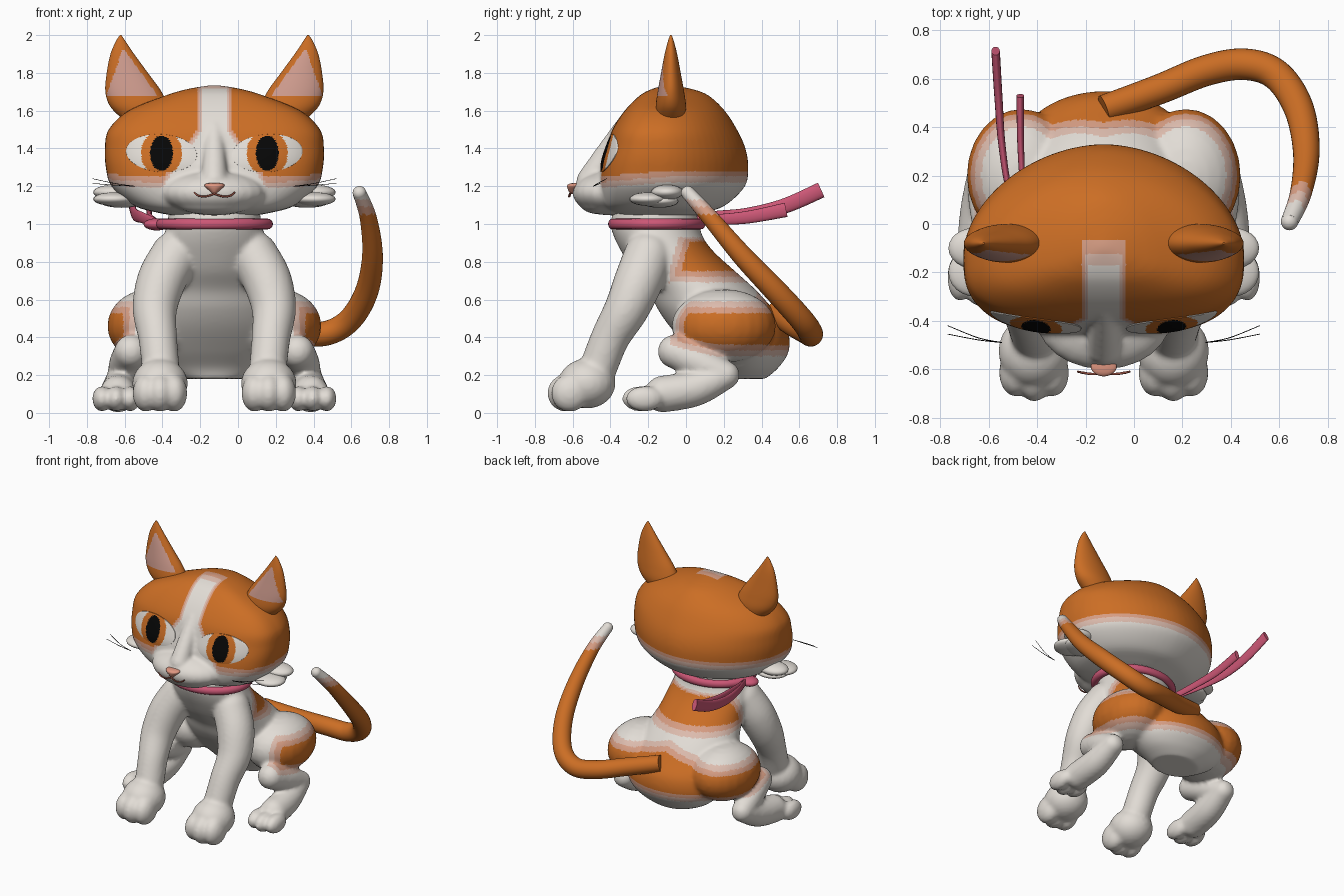
import bpy, bmesh
from math import sin, cos, pi, radians
from mathutils import Vector, Matrix
from mathutils.bvhtree import BVHTree

if "Cube" in bpy.data.objects:
    bpy.data.objects.remove(bpy.data.objects["Cube"])

MID = -0.125  # symmetry plane of the cat
COLOURS = {
    "white fur": (0.76, 0.72, 0.67), "orange fur": (0.6, 0.155, 0.018),
    "blush fur": (0.68, 0.34, 0.23), "pale blush fur": (0.72, 0.50, 0.42),
    "black": (0.002, 0.002, 0.002), "inner ear pink": (0.62, 0.33, 0.27),
    "nose pink": (0.75, 0.31, 0.22), "mouth red": (0.36, 0.09, 0.06),
    "ribbon pink": (0.6, 0.095, 0.18),
}
MATS = {}
for label, rgb in COLOURS.items():
    m = bpy.data.materials.new(label)
    m.use_nodes = True
    m.diffuse_color = (*rgb, 1)
    bsdf = m.node_tree.nodes["Principled BSDF"]
    bsdf.inputs["Base Color"].default_value = (*rgb, 1)
    bsdf.inputs["Roughness"].default_value = 0.7
    MATS[label] = m


def spline(pts, n):
    """Smooth interpolation through tuples of any length."""
    ext = [pts[0], *pts, pts[-1]]
    out = []
    for i in range(len(pts) - 1):
        for k in range(n):
            t = k / n
            out.append([0.5 * (2 * q + (r - p) * t + (2 * p - 5 * q + 4 * r - s) * t * t
                               + (3 * q - p - 3 * r + s) * t ** 3)
                        for p, q, r, s in zip(*ext[i:i + 4])])
    return out + [list(pts[-1])]


def skin(bm, rings):
    loops = [[bm.verts.new(p) for p in ring] for ring in rings]
    n = len(loops[0])
    for a, b in zip(loops, loops[1:]):
        for i in range(n):
            bm.faces.new((a[i], a[(i + 1) % n], b[(i + 1) % n], b[i]))
    bm.faces.new(loops[0][::-1])
    bm.faces.new(loops[-1])


def loft(bm, rows, n=8, segs=64, front=2.0, back=2.0, side=1):
    """Rows: z, centre x, half width, centre y, front y, back y."""
    rings = []
    for z, xc, rx, yc, yf, yb in spline(rows, n):
        ring = []
        for i in range(segs):
            c, s = cos(2 * pi * i / segs), sin(2 * pi * i / segs)
            e = 2 / (front if s < 0 else back)
            x = abs(c) ** e * (1 if c > 0 else -1)
            y = abs(s) ** e * (yf - yc if s < 0 else yb - yc)
            ring.append((side * (xc + rx * x), yc + y, z))
        rings.append(ring)
    skin(bm, rings)


def ball(bm, c, r, side=1):
    bmesh.ops.create_uvsphere(bm, u_segments=24, v_segments=14, radius=1,
                              matrix=Matrix.Translation((side * c[0], c[1], c[2])) @ Matrix.Diagonal((*r, 1)))


def tube(bm, pts, n=8, segs=20, flat=1.0, side=1, round_ends=True):
    """Points: x, y, z, radius."""
    path = spline(pts, n)
    pos = [Vector((side * p[0], p[1], p[2])) for p in path]
    rings = []
    for i, p in enumerate(path):
        tan = pos[min(i + 1, len(pos) - 1)] - pos[max(i - 1, 0)]
        q = tan.to_track_quat('Z', 'Y')
        rings.append([pos[i] + q @ Vector((flat * p[3] * cos(a), p[3] * sin(a), 0))
                      for a in (2 * pi * k / segs for k in range(segs))])
    skin(bm, rings)
    if round_ends:
        for p in (pts[0], pts[-1]):
            ball(bm, p[:3], (p[3],) * 3, side)


def finish(name, bm, rule, x=MID, voxel=0.0):
    """Makes the object; rule gives a colour name, or a function of centre and normal."""
    bmesh.ops.recalc_face_normals(bm, faces=bm.faces)
    me = bpy.data.meshes.new(name)
    bm.to_mesh(me)
    bm.free()
    ob = bpy.data.objects.new(name, me)
    bpy.context.collection.objects.link(ob)
    if voxel:
        mod = ob.modifiers.new("fuse", 'REMESH')
        mod.mode, mod.voxel_size = 'VOXEL', voxel
        mod = ob.modifiers.new("soften", 'SMOOTH')
        mod.factor, mod.iterations = 0.5, 9
        dg = bpy.context.evaluated_depsgraph_get()
        me = bpy.data.meshes.new_from_object(ob.evaluated_get(dg))
        ob.modifiers.clear()
        ob.data = me
        me.name = name
    me.materials.clear()
    slots = []
    for p in me.polygons:
        label = rule if isinstance(rule, str) else rule(p.center, p.normal)
        if label not in slots:
            slots.append(label)
            me.materials.append(MATS[label])
        p.material_index = slots.index(label)
    me.shade_smooth()
    me.set_sharp_from_angle(angle=radians(55))
    ob.location.x = x
    return ob


def patch(d, width):
    """Colour by depth inside an orange patch with a soft blush border."""
    if d <= 0:
        return "white fur"
    return "pale blush fur" if d < width / 2 else "blush fur" if d < width else "orange fur"


# Body: torso, thighs and legs fused into one skin
def body_colour(c, n):
    x = abs(c.x)
    top = 0.59 + 0.07 * max(0, 1 - x / 0.25)
    rump = min(top - c.z, c.z - 0.3 - 0.25 * max(0, 0.15 - c.y), c.y + 0.08,
               max(x - 0.42, c.y - 0.2))
    saddle = min(c.z - 0.69, (0.93 - c.z) * 3, c.y + 0.09 - 0.3 * max(0, c.z - 0.75))
    return patch(max(rump, saddle), 0.062)


bm = bmesh.new()
torso = [(.18, .17, .15, .42), (.24, .28, .12, .49), (.33, .36, .03, .545), (.45, .38, -.08, .535),
         (.55, .36, -.15, .46), (.65, .33, -.2, .37), (.75, .3, -.28, .26), (.85, .29, -.34, .15),
         (.93, .27, -.38, .09), (1.0, .25, -.4, .07), (1.08, .24, -.38, .05)]
loft(bm, [(z, 0, rx, (f + b) / 2, f, b) for z, rx, f, b in torso])
for s in (-1, 1):
    ball(bm, (.34, .2, .46), (.227, .277, .195), s)
    tube(bm, [(.21, -.2, .83, .13), (.28, -.25, .7, .13), (.315, -.315, .55, .118),
              (.3, -.4, .4, .103), (.285, -.46, .25, .1)], side=s)
    ball(bm, (.288, -.525, .155), (.148, .152, .132), s)
    tube(bm, [(.44, -.06, .325, .09), (.47, .08, .26, .088), (.49, .21, .2, .075)], side=s)
    tube(bm, [(.49, .21, .2, .075), (.5, .05, .13, .095), (.51, -.12, .1, .098)], side=s)
    for dx in (-.075, 0, .075):
        ball(bm, (.288 + dx, -.615 - .02 * (dx == 0), .105), (.07, .1, .1), s)
        ball(bm, (.52 + dx, -.22 - .02 * (dx == 0), .075), (.052, .1, .068), s)
finish("body", bm, body_colour, voxel=0.013)


# Head with muzzle, chin and nose bridge
def head_colour(c, n):
    blaze = 0.062 + 0.7 * max(0, 1.5 - c.z)
    edge = (c.z - 1.22 - 0.08 * min(0, c.y + 0.1)) * 0.5
    return patch(min(edge, max(abs(c.x) - blaze, (c.y + 0.17) * 0.3)), 0.03)


bm = bmesh.new()
skull = [(1.03, .12, -.25, -.02), (1.06, .3, -.38, .1), (1.1, .43, -.44, .21), (1.2, .545, -.46, .312),
         (1.3, .575, -.45, .33), (1.4, .58, -.42, .315), (1.5, .56, -.39, .27), (1.6, .455, -.325, .205),
         (1.68, .26, -.245, .12), (1.715, .14, -.18, .03), (1.735, .02, -.11, -.08)]
loft(bm, [(z, 0, rx, -.13 + .03 * (z > 1.7), f, b) for z, rx, f, b in skull], front=3.1, back=1.85)
ball(bm, (0, -.39, 1.165), (.28, .212, .12))
ball(bm, (0, -.44, 1.1), (.2, .12, .05))
tube(bm, [(0, -.51, 1.23, .07), (0, -.43, 1.36, .06), (0, -.34, 1.5, .05)])
head = finish("head", bm, head_colour, voxel=0.012)
tree = BVHTree.FromPolygons([v.co.copy() for v in head.data.vertices],
                            [tuple(p.vertices) for p in head.data.polygons])


def ear_colour(c, n):
    t = (c.z - 1.68) / 0.24
    inside = 0 < t < 1 and 0.3 + 0.175 * t < abs(c.x) < 0.572 - 0.085 * t
    return "inner ear pink" if inside and n.y < -0.1 else "orange fur"


EAR = [(1.55, .27, .48, .07), (1.62, .25, .55, .08), (1.7, .28, .577, .07), (1.8, .352, .57, .052),
       (1.9, .425, .55, .033), (1.97, .472, .52, .015), (2.0, .492, .5, .004)]
EYE_X, EYE_Z = 0.28, 1.375


def eye_colour(c, n):
    x, z = abs(c.x) - EYE_X, c.z - EYE_Z
    if (x / 0.06) ** 2 + (z / 0.093) ** 2 < 1:
        return "black"
    return "orange fur" if (x / 0.108) ** 2 + (z / 0.12) ** 2 < 1 else "white fur"


for s, tag in ((1, "left"), (-1, "right")):
    # Ears, with a pink triangle on the front
    bm = bmesh.new()
    loft(bm, [(z, (a + b) / 2, (b - a) / 2, -.08, -.08 - d, -.08 + d) for z, a, b, d in EAR],
         n=8, segs=72, side=s)
    finish("ear_" + tag, bm, ear_colour)

    # Almond eyes laid on the face
    bm = bmesh.new()
    rings = []
    for k in [0.02] + [i / 24 for i in range(1, 25)] + [1.01]:
        ring = []
        for i in range(72):
            a = 2 * pi * i / 72
            x = s * (EYE_X + k * 0.187 * cos(a))
            z = EYE_Z + k * (0.1 * sin(a) + 0.01 * cos(a))
            hit = tree.ray_cast(Vector((x, -2, z)), Vector((0, 1, 0)))[0]
            y = hit.y if hit else -0.38
            ring.append((x, y - 0.004 - 0.012 * (1 - k * k) if k <= 1 else y + 0.01, z))
        rings.append(ring)
    skin(bm, rings)
    finish("eye_" + tag, bm, eye_colour)

    # Cheek tufts
    bm = bmesh.new()
    ball(bm, (.53, -.1, 1.168), (.112, .085, .04), s)
    ball(bm, (.53, -.2, 1.132), (.112, .1, .036), s)
    ball(bm, (.49, -.14, 1.12), (.12, .1, .034), s)
    finish("cheek_tuft_" + tag, bm, "white fur")

    # Whiskers
    bm = bmesh.new()
    for dy, dz in ((.08, .04), (.045, .015)):
        tube(bm, [(.42, -.49, 1.2, .0018), (.52, -.49 + dy / 4, 1.2 + dz / 3, .0018),
                  (.645, -.5 + dy, 1.2 + dz, .0015)], segs=6, side=s, round_ends=False)
    finish("whiskers_" + tag, bm, "black")

# Nose: wide at the top, narrow below
bm = bmesh.new()
loft(bm, [(1.158, 0, .008, -.595, -.61, -.57), (1.175, 0, .025, -.595, -.622, -.56),
          (1.2, 0, .052, -.59, -.63, -.55), (1.212, 0, .048, -.585, -.62, -.55),
          (1.217, 0, .02, -.58, -.6, -.56)], n=4, segs=24)
finish("nose", bm, "nose pink")

# Mouth line
bm = bmesh.new()
for s in (-1, 1):
    tube(bm, [(.108, -.61, 1.168, .004), (.085, -.615, 1.15, .005), (.045, -.62, 1.146, .005),
              (0, -.615, 1.16, .005)], segs=8, side=s, round_ends=False)
finish("mouth", bm, "mouth red")


# Tail curling round to a white tip
def tail_colour(c, n):
    if c.z > 1.13 or c.z < 0.9:
        return "white fur" if c.z > 1.13 else "orange fur"
    return "pale blush fur" if c.z > 1.09 else "blush fur" if c.z > 1.05 else "orange fur"


bm = bmesh.new()
tube(bm, [(-.125, .475, .53, .058), (.1, .555, .475, .062), (.3, .635, .43, .064), (.46, .66, .42, .065),
          (.59, .615, .49, .064), (.68, .48, .64, .062), (.712, .3, .83, .055), (.69, .13, 1.03, .045),
          (.643, .01, 1.165, .036)], n=12, segs=28, round_ends=False)
ball(bm, (.643, .01, 1.165), (.036, .036, .036))
finish("tail", bm, tail_colour, x=0)

# Collar, knot and trailing ribbons
bpy.ops.mesh.primitive_torus_add(location=(MID, -.155, 1.0), major_radius=.282, minor_radius=.028,
                                 major_segments=64, minor_segments=16)
collar = bpy.context.object
collar.name = "collar"
collar.scale.y = 0.83
collar.data.materials.append(MATS["ribbon pink"])
collar.data.shade_smooth()
bm = bmesh.new()
ball(bm, (-.43, -.13, .998), (.07, .06, .032))
finish("collar_knot", bm, "ribbon pink", x=0)
for name, path in (("ribbon_long", [(-.42, -.1, 1.0, .024), (-.51, .12, 1.035, .03), (-.545, .32, 1.05, .035),
                                    (-.56, .52, 1.095, .04), (-.572, .715, 1.18, .042)]),
                   ("ribbon_short", [(-.42, -.1, 1.0, .022), (-.455, .12, 1.02, .027),
                                     (-.468, .32, 1.035, .033), (-.47, .53, 1.075, .038)])):
    bm = bmesh.new()
    tube(bm, path, segs=16, flat=0.42, round_ends=False)
    finish(name, bm, "ribbon pink", x=0)
